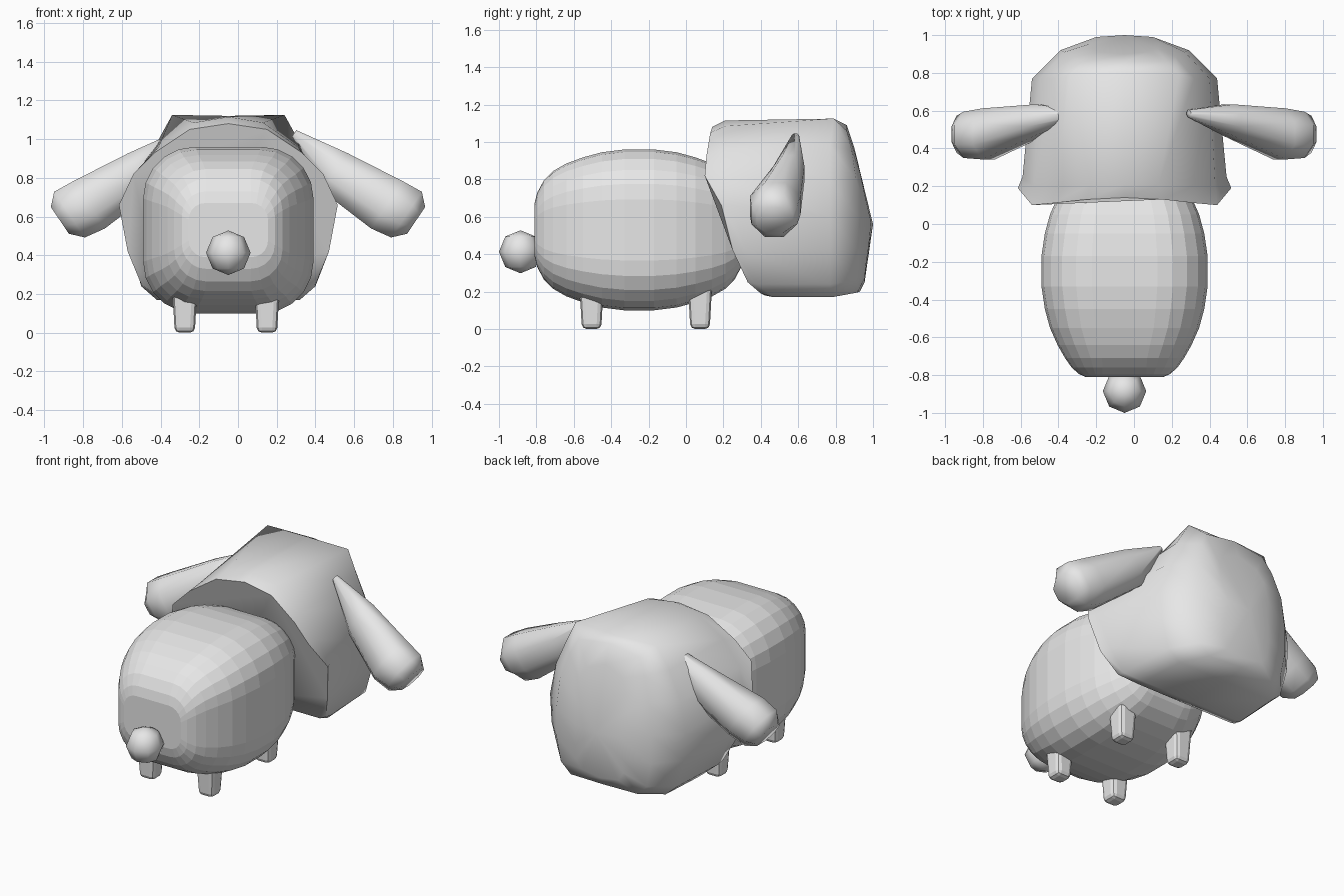
import bpy, bmesh, math
from mathutils import Vector

cube = bpy.data.objects.get("Cube")
if cube:
    bpy.data.objects.remove(cube, do_unlink=True)

grey = bpy.data.materials.new("light grey")
grey.use_nodes = True
COLOUR = (0.8, 0.8, 0.8, 1)
grey.diffuse_color = COLOUR
grey.node_tree.nodes["Principled BSDF"].inputs["Base Color"].default_value = COLOUR

CX = -0.05  # symmetry line of head, body and tail


def finish(name, bm, smooth=None):
    bmesh.ops.recalc_face_normals(bm, faces=bm.faces)
    mesh = bpy.data.meshes.new(name)
    bm.to_mesh(mesh)
    bm.free()
    mesh.materials.append(grey)
    ob = bpy.data.objects.new(name, mesh)
    bpy.context.collection.objects.link(ob)
    if smooth:
        bpy.ops.object.select_all(action='DESELECT')
        ob.select_set(True)
        bpy.context.view_layer.objects.active = ob
        bpy.ops.object.shade_smooth_by_angle(angle=math.radians(smooth))


def loft(name, rings, smooth=None, tip=None):
    """Skin closed rings; the last ring ends in a flat cap or a fan to a tip."""
    bm = bmesh.new()
    loops = [[bm.verts.new(p) for p in ring] for ring in rings]
    n = len(loops[0])
    for a, b in zip(loops, loops[1:]):
        for i in range(n):
            j = (i + 1) % n
            bm.faces.new((a[i], a[j], b[j], b[i]))
    bm.faces.new(loops[0])
    if tip:
        t = bm.verts.new(tip)
        for i in range(n):
            bm.faces.new((loops[-1][i], loops[-1][(i + 1) % n], t))
    else:
        bm.faces.new(loops[-1])
    finish(name, bm, smooth)


# Body: rounded-square sections, swelling in the middle
def rounded_square(y, w, h, zc=0.53, steps=5):
    r = 0.62 * min(w, h)
    pts = []
    for k, (sx, sz) in enumerate([(1, 1), (-1, 1), (-1, -1), (1, -1)]):
        for s in range(steps + 1):
            a = math.pi / 2 * (k + s / steps)
            pts.append((CX + sx * (w - r) + r * math.cos(a), y,
                        zc + sz * (h - r) + r * math.sin(a)))
    return pts


half = [(0.08, 0.44, 0.43), (0.2, 0.422, 0.415), (0.3, 0.395, 0.388), (0.39, 0.355, 0.355),
        (0.46, 0.315, 0.315), (0.51, 0.28, 0.265), (0.545, 0.24, 0.20), (0.56, 0.205, 0.14)]
stations = [(-d, w, h) for d, w, h in reversed(half)] + half
loft("body", [rounded_square(-0.25 + d, w, h) for d, w, h in stations])

# Head: half sections from crown to chin, mirrored, running back to front
sections = [
    [(0, .14, 1.08), (.2, .13, 1.05), (.38, .11, .93), (.49, .10, .82), (.565, .19, .66),
     (.52, .25, .42), (.45, .33, .25), (.36, .4, .19), (0, .42, .18)],
    [(0, .21, 1.115), (.18, .21, 1.085), (.36, .2, .96), (.48, .2, .81), (.54, .25, .66),
     (.5, .32, .42), (.45, .38, .24), (.37, .47, .17), (0, .47, .17)],
    [(0, .8, 1.12), (.29, .79, 1.125), (.37, .77, .98), (.45, .77, .8), (.49, .77, .6),
     (.48, .77, .42), (.43, .77, .24), (.35, .78, .17), (0, .78, .17)],
    [(0, .86, 1.09), (.22, .86, 1.06), (.27, .885, .96), (.32, .91, .8), (.34, .92, .6),
     (.34, .92, .42), (.31, .915, .26), (.24, .915, .195), (0, .93, .2)],
    [(0, .9, .97), (.13, .91, .92), (.17, .93, .84), (.18, .955, .72), (.15, .99, .57),
     (.17, .975, .43), (.17, .96, .33), (.13, .955, .27), (0, .955, .25)],
]
rings = []
for sec in sections:
    other = [(-x, y, z) for x, y, z in sec[-2:0:-1]]
    rings.append([(CX + x, y, z) for x, y, z in sec + other])
loft("head", rings, smooth=75, tip=(CX, 1.0, 0.56))

# Ears: drooping tapered capsules
across = Vector((0.56, 0, 0.83))
ear_path = [((.29, .585, 1.03), .02, .02), ((.50, .55, .83), .12, .085),
            ((.77, .477, .66), .15, .138), ((.87, .472, .61), .145, .125),
            ((.92, .475, .58), .085, .1)]
for name, side in (("left_ear", 1), ("right_ear", -1)):
    rings = []
    for centre, ra, ry in ear_path:
        ring = []
        for i in range(8):
            a = math.tau * (i + 0.5) / 8
            p = Vector(centre) + across * ra * 1.06 * math.cos(a)
            p.y += ry * 1.06 * math.sin(a)
            ring.append((side * p.x, p.y, p.z))
        rings.append(ring)
    loft(name, rings, smooth=80)

# Tail: faceted ball
bm = bmesh.new()
bmesh.ops.create_uvsphere(bm, u_segments=8, v_segments=4, radius=0.115)
bmesh.ops.translate(bm, verts=bm.verts, vec=(CX, -0.885, 0.413))
finish("tail", bm, smooth=80)

# Legs: short bevelled pegs, slightly narrower at the foot
for end, y in (("back", -0.505), ("front", 0.075)):
    for side, x in (("right", -0.275), ("left", 0.15)):
        bm = bmesh.new()
        bmesh.ops.create_cube(bm, size=1)
        for v in bm.verts:
            width = 0.136 if v.co.z > 0 else 0.104
            v.co = (x + v.co.x * width, y + v.co.y * width, 0.15 + v.co.z * 0.3)
        bmesh.ops.bevel(bm, geom=bm.edges[:], offset=0.026, segments=2,
                        profile=0.5, affect='EDGES')
        finish(f"{end}_{side}_leg", bm)
